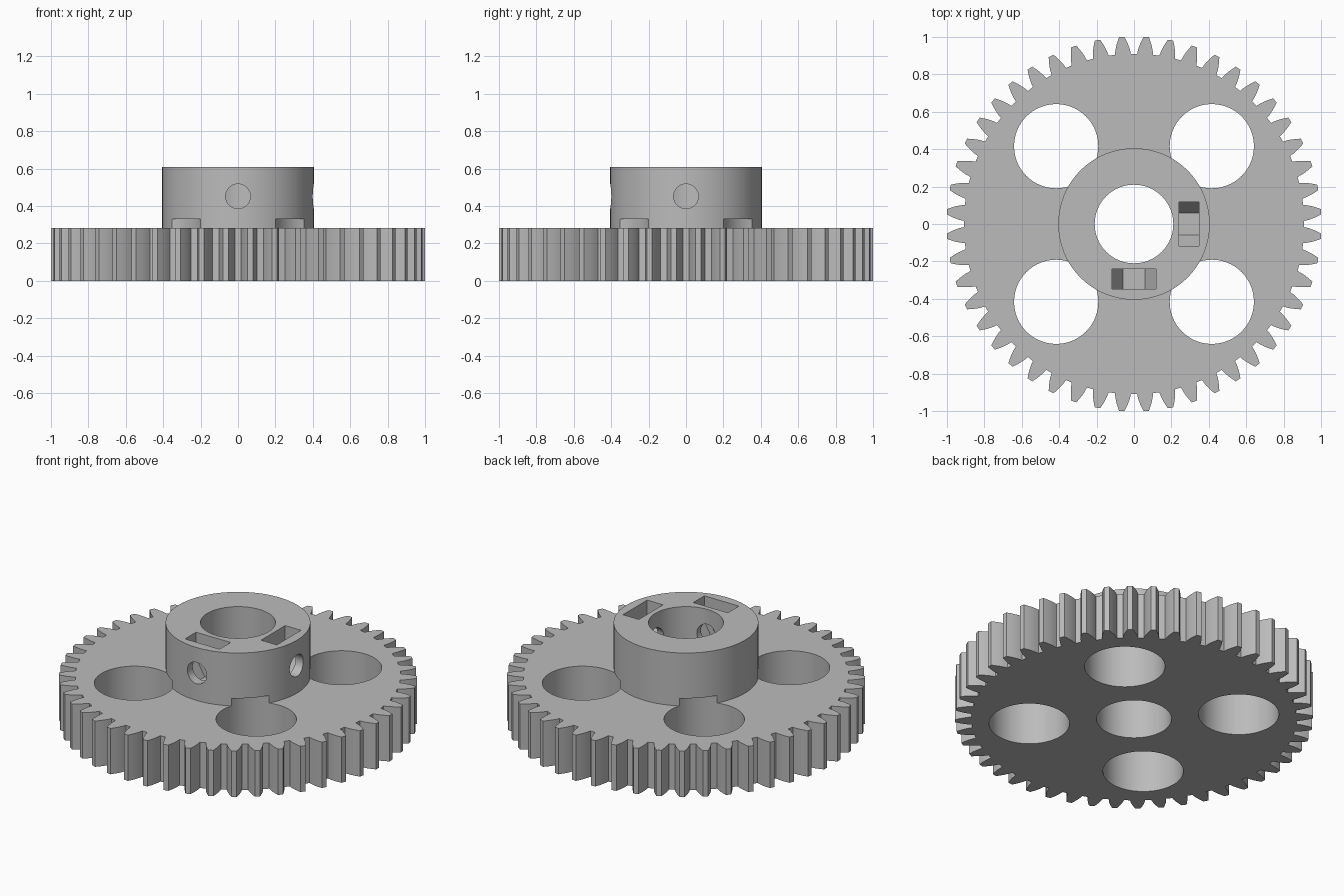
import bpy, bmesh
from math import pi, sin, cos, tan, acos, radians
from mathutils import Matrix, Vector

if "Cube" in bpy.data.objects:
    bpy.data.objects.remove(bpy.data.objects["Cube"], do_unlink=True)

TEETH = 48
PITCH_R, TIP_R, ROOT_R = 0.96, 1.002, 0.91
WHEEL_H, HUB_H, HUB_R, BORE_R = 0.283, 0.61, 0.405, 0.21
SCREW_Z, NUT_R = 0.452, 0.118

grey = bpy.data.materials.new("plain grey")
grey.use_nodes = True
colour = (0.5, 0.5, 0.5, 1)
grey.diffuse_color = colour
grey.node_tree.nodes["Principled BSDF"].inputs["Base Color"].default_value = colour


def prism(name, outline, z0, z1, matrix=Matrix()):
    """Extrude a closed 2D outline from z0 to z1, then place it."""
    bm = bmesh.new()
    face = bm.faces.new([bm.verts.new((x, y, z0)) for x, y in outline])
    top = bmesh.ops.extrude_face_region(bm, geom=[face])["geom"]
    bmesh.ops.translate(bm, vec=(0, 0, z1 - z0),
                        verts=[v for v in top if isinstance(v, bmesh.types.BMVert)])
    bmesh.ops.transform(bm, matrix=matrix, verts=bm.verts)
    bmesh.ops.recalc_face_normals(bm, faces=bm.faces)
    mesh = bpy.data.meshes.new(name)
    bm.to_mesh(mesh)
    bm.free()
    mesh.materials.append(grey)
    obj = bpy.data.objects.new(name, mesh)
    bpy.context.collection.objects.link(obj)
    return obj


def circle(radius, cx=0, cy=0, sides=96):
    return [(cx + radius * cos(2 * pi * i / sides), cy + radius * sin(2 * pi * i / sides))
            for i in range(sides)]


def half_angle(r):
    """Half the angular width of an involute tooth at radius r."""
    inv = lambda a: tan(a) - a
    base = PITCH_R * cos(radians(20))
    return pi / (2 * TEETH) + inv(radians(20)) - inv(acos(min(1, base / r)))


# Toothed outline: up one flank and down the other, for each tooth
radii = [ROOT_R + (TIP_R - ROOT_R) * i / 4 for i in range(5)]
flanks = [(r, -half_angle(r)) for r in radii] + [(r, half_angle(r)) for r in reversed(radii)]
outline = []
for t in range(TEETH):
    mid = 2 * pi * (t + 0.5) / TEETH
    outline += [(r * cos(mid + a), r * sin(mid + a)) for r, a in flanks]

gear = prism("gear_wheel_with_hub", outline, 0, WHEEL_H)
hub = prism("hub_helper", circle(HUB_R, sides=128), 0.1, HUB_H)

# Bore and four round lightening holes that nick the foot of the hub
cutters = [prism("bore_cutter", circle(BORE_R), -0.1, 0.8)]
for sx in (-1, 1):
    for sy in (-1, 1):
        cutters.append(prism("round_hole_cutter", circle(0.225, 0.416 * sx, 0.416 * sy),
                             -0.1, 0.33))

# Set-screw holes and hexagonal nut slots on the front and right of the hub
# (local x runs across, local y runs up, local z runs outwards)
slot = [(NUT_R, 0), (NUT_R, 0.4), (-NUT_R, 0.4), (-NUT_R, 0),
        (-NUT_R / 2, -NUT_R * sin(pi / 3)), (NUT_R / 2, -NUT_R * sin(pi / 3))]
for turn in (0, pi / 2):
    place = (Matrix.Translation(Vector((0, 0, SCREW_Z)))
             @ Matrix.Rotation(turn, 4, 'Z') @ Matrix.Rotation(pi / 2, 4, 'X'))
    cutters.append(prism("screw_cutter", circle(0.066, sides=48), 0.1, 0.6, place))
    cutters.append(prism("nut_slot_cutter", slot, 0.24, 0.348, place))

# Join the hub, then cut all openings
for helper, operation in [(hub, 'UNION')] + [(c, 'DIFFERENCE') for c in cutters]:
    mod = gear.modifiers.new(helper.name, 'BOOLEAN')
    mod.operation = operation
    mod.solver = 'EXACT'
    mod.object = helper
bpy.context.view_layer.objects.active = gear
gear.select_set(True)
for mod in list(gear.modifiers):
    bpy.ops.object.modifier_apply(modifier=mod.name)
for helper in [hub] + cutters:
    bpy.data.objects.remove(helper, do_unlink=True)

bpy.ops.object.shade_smooth_by_angle(angle=radians(25))
